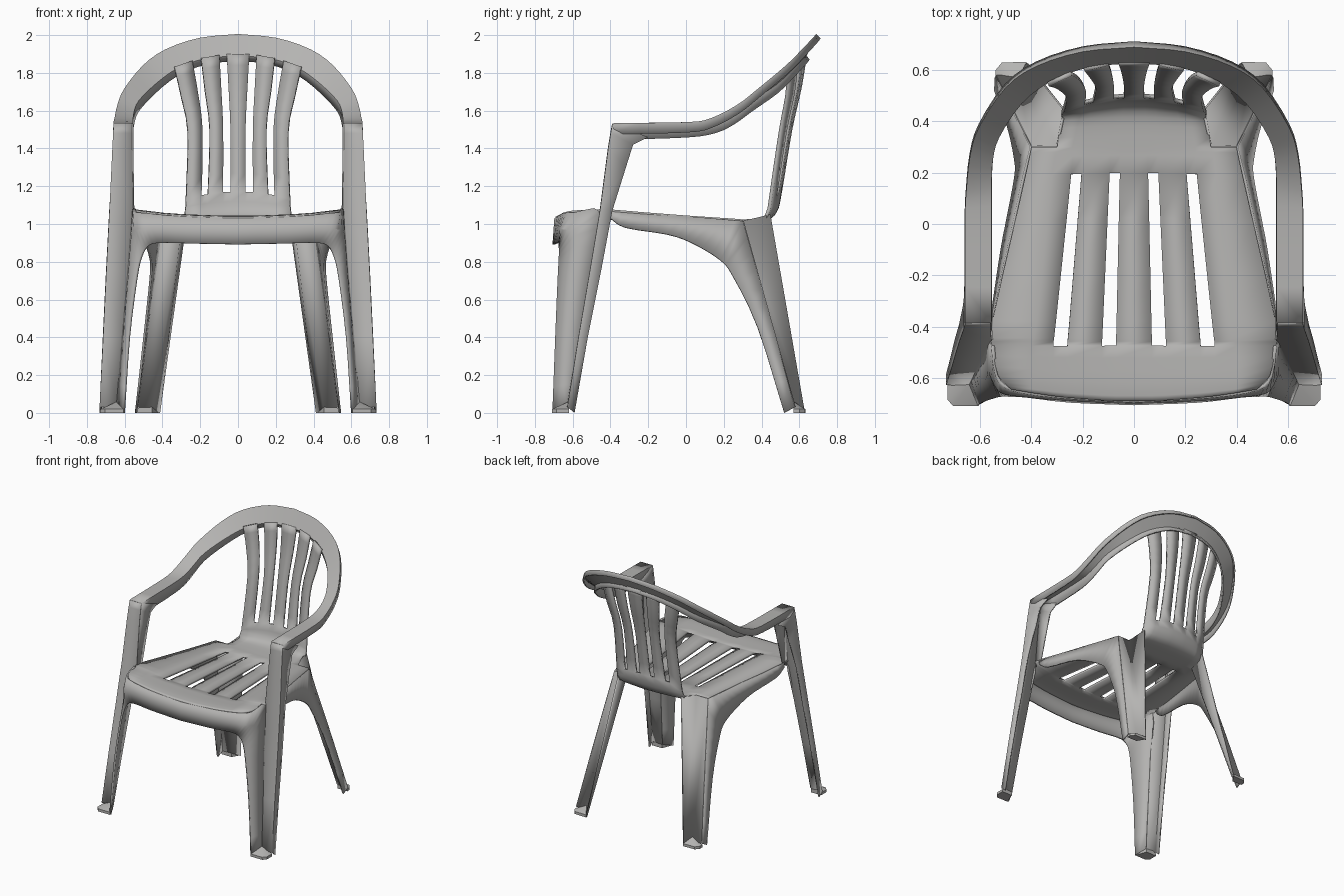
import bpy, bmesh
from mathutils import Vector

cube = bpy.data.objects.get("Cube")
if cube:
    bpy.data.objects.remove(cube)

grey = bpy.data.materials.new("grey plastic")
grey.use_nodes = True
COLOUR = (0.46, 0.455, 0.445, 1)
grey.diffuse_color = COLOUR
grey.node_tree.nodes["Principled BSDF"].inputs["Base Color"].default_value = COLOUR


def smooth(points, steps=3):
    """Catmull-Rom curve through points of any dimension."""
    pts = [Vector(p) for p in points]
    pts = [2 * pts[0] - pts[1]] + pts + [2 * pts[-1] - pts[-2]]
    out = []
    for a, b, c, d in zip(pts, pts[1:], pts[2:], pts[3:]):
        for i in range(steps):
            t = i / steps
            out.append(0.5 * (2 * b + (c - a) * t + (2 * a - 5 * b + 4 * c - d) * t * t
                              + (3 * b - a - 3 * c + d) * t ** 3))
    return out + [pts[-2]]


def mirrored(points):
    """Continue a half curve that ends on x = 0 over to the other side."""
    return points + [Vector((-p.x, p.y, p.z)) for p in reversed(points[:-1])]


def finish(name, bm, thickness=0.0, mirror=False):
    bmesh.ops.recalc_face_normals(bm, faces=bm.faces)
    mesh = bpy.data.meshes.new(name)
    bm.to_mesh(mesh)
    bm.free()
    mesh.materials.append(grey)
    obj = bpy.data.objects.new(name, mesh)
    bpy.context.collection.objects.link(obj)
    if thickness:
        mod = obj.modifiers.new("wall", 'SOLIDIFY')
        mod.thickness, mod.offset = thickness, 0
    if mirror:
        obj.modifiers.new("mirror", 'MIRROR')
    bpy.ops.object.select_all(action='DESELECT')
    obj.select_set(True)
    bpy.context.view_layer.objects.active = obj
    bpy.ops.object.shade_smooth_by_angle(angle=0.55)
    return obj


def loft(name, curves, mirror=True, thickness=0.016, skip=lambda row, col: False):
    """Thin sheet spanning a list of equally long curves."""
    bm = bmesh.new()
    grid = [[bm.verts.new(p) for p in curve] for curve in curves]
    for c in range(len(grid) - 1):
        for r in range(len(grid[0]) - 1):
            if not skip(r, c):
                bm.faces.new((grid[c][r], grid[c + 1][r], grid[c + 1][r + 1], grid[c][r + 1]))
    bmesh.ops.delete(bm, geom=[v for v in bm.verts if not v.link_faces], context='VERTS')
    return finish(name, bm, thickness, mirror)


# Seat and back: one sheet. Row: y, z, slot edges a b c d, slat edge e, rim f, y bow, z bow
ROWS = [
    (-.69, 1.03, .07, .125, .26, .315, .40, .48, .2, .1),
    (-.62, 1.035, .07, .125, .26, .315, .40, .53, .1, .1),
    (-.475, 1.03, .07, .125, .26, .315, .40, .553, 0, .12),
    (-.38, 1.03, .068, .121, .252, .305, .38, .553, 0, .12),
    (.2, 1.015, .055, .095, .205, .245, .32, .425, -.1, .05),
    (.3, 1.015, .05, .09, .195, .24, .30, .40, 0, 0),
    (.42, 1.025, .045, .085, .175, .215, .285, 0, -.2, 0),
    (.475, 1.07, .04, .08, .165, .2, .28, 0, -.5, 0),
    (.50, 1.17, .04, .08, .16, .195, .275, 0, -.7, -.5),
    (.555, 1.5, .04, .08, .15, .19, .265, 0, -.8, -.2),
    (.605, 1.72, .05, .09, .175, .215, .30, 0, -.8, -.5),
    (.635, 1.90, .06, .1, .195, .245, .335, 0, -.8, -.6),
]
STEPS = 3
SEAT_END = 5 * STEPS
rows = smooth(ROWS[:6], STEPS) + smooth(ROWS[5:], STEPS)[1:]
columns = []
for side, order in ((-1, (7, 6, 5, 4, 3, 2)), (1, (2, 3, 4, 5, 6, 7))):
    for k in order:
        columns.append([(side * r[k], r[0] + r[8] * r[k] ** 2, r[1] + r[9] * r[k] ** 2)
                        for r in rows])


def opening(row, col):
    if col in (0, 10):
        return row >= SEAT_END
    in_slot = 2 * STEPS <= row < 4 * STEPS or row >= 8 * STEPS
    return col in (2, 4, 6, 8) and in_slot


loft("seat_and_back", columns, mirror=False, thickness=0.018, skip=opening)

# Arms and top arch: one channel-shaped rail
outer = mirrored(smooth([
    (.655, -.385, 1.53), (.655, 0, 1.535), (.65, .13, 1.555), (.635, .27, 1.625),
    (.60, .38, 1.71), (.50, .53, 1.835), (.38, .615, 1.92), (.2, .672, 1.98), (0, .69, 2.0)]))
inner = mirrored(smooth([
    (.56, -.385, 1.53), (.56, 0, 1.535), (.56, .15, 1.55), (.555, .25, 1.59),
    (.53, .34, 1.65), (.44, .475, 1.74), (.32, .565, 1.825), (.17, .618, 1.877), (0, .632, 1.89)]))


def flange(curve, depth):
    half = (len(curve) - 1) / 2
    out = []
    for i, p in enumerate(curve):
        t = 1 - abs(i - half) / half
        out.append(p + Vector((0, 0, -depth)).lerp(Vector((0, .018, -.022)), t))
    return out


loft("arms_and_arch", [flange(outer, .055), outer, inner, flange(inner, .085)],
     mirror=False, thickness=0.012)

# Front posts: front face with a side flange. Row: x out, x in, y front, z front, y back, z back
POST = [
    (.655, .56, -.385, 1.53, -.20, 1.46), (.657, .56, -.395, 1.48, -.28, 1.42),
    (.661, .56, -.408, 1.4, -.318, 1.3), (.676, .555, -.45, 1.08, -.39, 1.07),
    (.693, .58, -.505, .75, -.45, .75), (.71, .61, -.565, .4, -.52, .4),
    (.728, .64, -.625, .03, -.59, .0)]
post_back = [(p[0], p[4], p[5]) for p in POST]
post_out = [(p[0], p[2], p[3]) for p in POST]
post_in = [(p[1], p[2], p[3]) for p in POST]
loft("front_post", [post_back, post_out, post_in], thickness=0.012)
loft("front_post_inner_flange", [post_in[:4], [(p[1], p[4], p[5]) for p in POST[:4]]],
     thickness=0.012)

# Front apron running down into the rounded inner panels of the front legs
apron_top = mirrored(smooth([
    (.64, -.625, .03), (.61, -.565, .4), (.58, -.505, .75), (.555, -.45, 1.06),
    (.535, -.59, 1.06), (.48, -.643, 1.055), (.3, -.672, 1.04), (0, -.69, 1.03)]))
apron_low = mirrored(smooth([
    (.605, -.705, .0), (.578, -.69, .4), (.54, -.677, .7), (.515, -.67, .82),
    (.48, -.668, .88), (.42, -.67, .9), (.25, -.69, .897), (0, -.70, .892)]))
apron_mid = []
for i, (a, b) in enumerate(zip(apron_top, apron_low)):
    t = 1 - abs(2 * i / (len(apron_top) - 1) - 1)
    bulge = .025 * max(0, 1 - abs(t - .45) * 2.5)
    apron_mid.append(a.lerp(b, .5) + Vector((bulge if a.x > 0 else -bulge, -bulge, 0)))
loft("front_apron", [apron_top, apron_mid, apron_low], mirror=False, thickness=0.014)

# Side skirts that widen into the outer panels of the rear legs
skirt_top = [(.553, -.41, 1.066), (.513, -.2, 1.05), (.468, 0, 1.04), (.43, .18, 1.025),
             (.40, .30, 1.015), (.438, .375, .75), (.48, .46, .45), (.537, .575, .03)]
skirt_low = smooth([(.56, -.40, 1.03), (.548, -.32, .98), (.515, -.1, .945), (.49, .03, .90),
                    (.462, .18, .81), (.462, .25, .72), (.49, .38, .45), (.54, .52, .0)])
skirt_top = [Vector(a).lerp(Vector(b), i / 3) for a, b in zip(skirt_top, skirt_top[1:])
             for i in range(3)] + [Vector(skirt_top[-1])]
loft("side_skirt", [skirt_top, skirt_low], thickness=0.012)

# Rear legs: inward V-shaped notch behind the outer panel
loft("rear_leg", [
    [(.40, .30, 1.015), (.537, .575, .03)],
    [(.30, .30, 1.015), (.455, .575, .03)],
    [(.272, .445, 1.05), (.418, .628, .0)]], thickness=0.012)


# Feet: low wedges that fill the notch at the bottom of each leg
def foot(name, crease, rim):
    bm = bmesh.new()
    top = [bm.verts.new((*crease, .06))] + [bm.verts.new((x, y, .02)) for x, y in rim]
    base = [bm.verts.new((v.co.x, v.co.y, 0)) for v in top]
    n = len(top)
    for i in range(n):
        j = (i + 1) % n
        bm.faces.new((top[i], top[j], base[j], base[i]))
    for i in range(1, n - 1):
        bm.faces.new((top[0], top[i], top[i + 1]))
    bm.faces.new(base)
    finish(name, bm, mirror=True)


foot("front_foot", (.64, -.62), [(.728, -.62), (.728, -.685), (.705, -.71), (.605, -.71)])
foot("rear_foot", (.455, .57), [(.54, .57), (.54, .60), (.515, .63), (.418, .632)])
